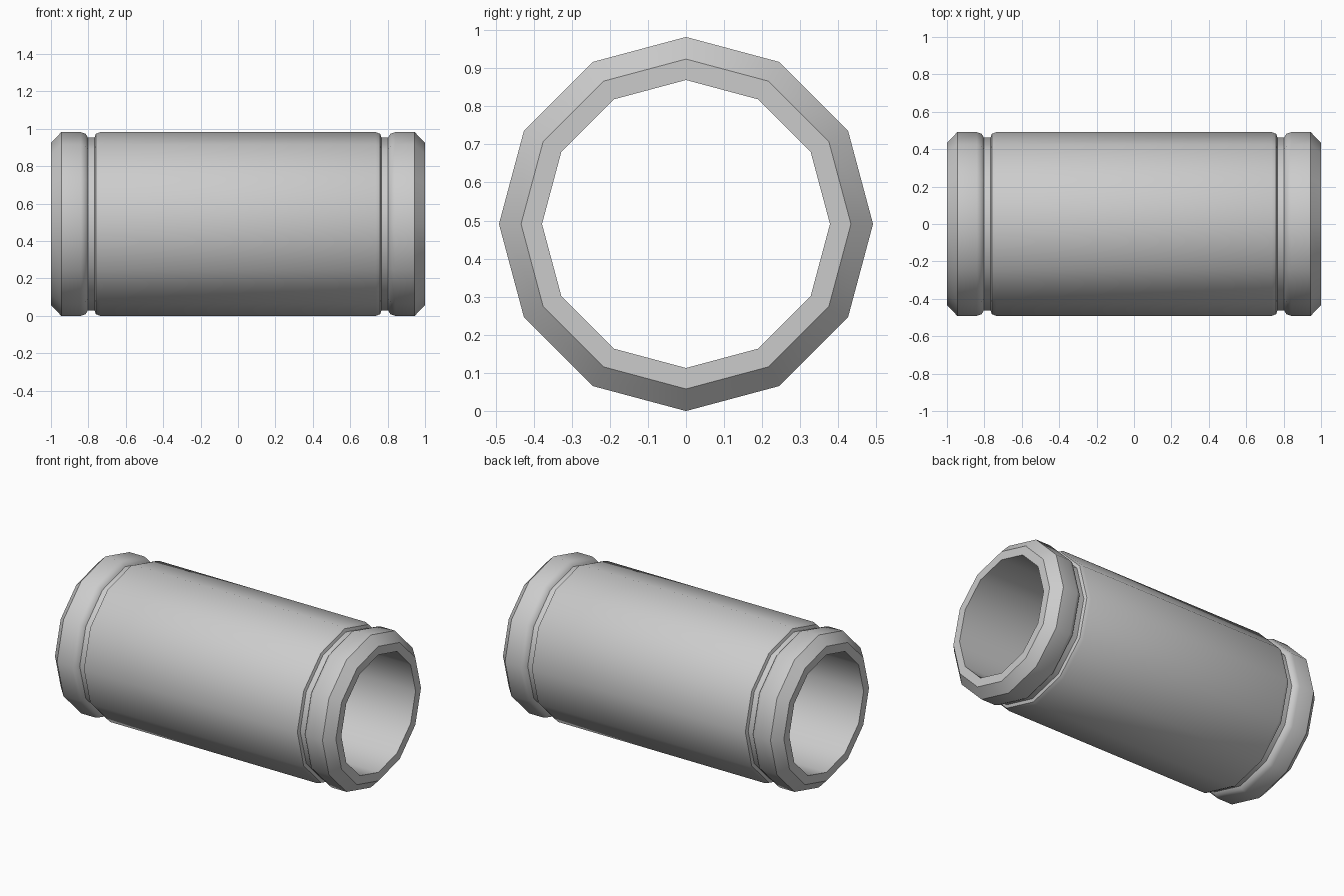
import bpy, bmesh, math

if "Cube" in bpy.data.objects:
    bpy.data.objects.remove(bpy.data.objects["Cube"])

SIDES = 12
CENTRE_Z = 0.491


def lathe_x(name, profile):
    """Revolve a closed (x, radius) profile around the x axis."""
    bm = bmesh.new()
    rings = []
    for i in range(SIDES):
        a = 2 * math.pi * i / SIDES
        rings.append([bm.verts.new((x, r * math.sin(a), CENTRE_Z + r * math.cos(a)))
                      for x, r in profile])
    n = len(profile)
    for i in range(SIDES):
        a, b = rings[i], rings[(i + 1) % SIDES]
        for j in range(n):
            k = (j + 1) % n
            bm.faces.new((a[j], a[k], b[k], b[j]))
    bmesh.ops.recalc_face_normals(bm, faces=bm.faces)
    mesh = bpy.data.meshes.new(name)
    bm.to_mesh(mesh)
    bm.free()
    obj = bpy.data.objects.new(name, mesh)
    bpy.context.collection.objects.link(obj)
    bpy.context.view_layer.objects.active = obj
    obj.select_set(True)
    bpy.ops.object.shade_smooth_by_angle(angle=math.radians(40))
    obj.select_set(False)
    return obj


# Right half of the wall: bore, end face, bevelled end band, groove, barrel shoulder
half = [(1.0, 0.378), (1.0, 0.433), (0.945, 0.491), (0.84, 0.491), (0.815, 0.482),
        (0.803, 0.463), (0.767, 0.463), (0.76, 0.482), (0.737, 0.491)]

# Pipe with a grooved band at each end
lathe_x("grooved_pipe", half + [(-x, r) for x, r in reversed(half)])
